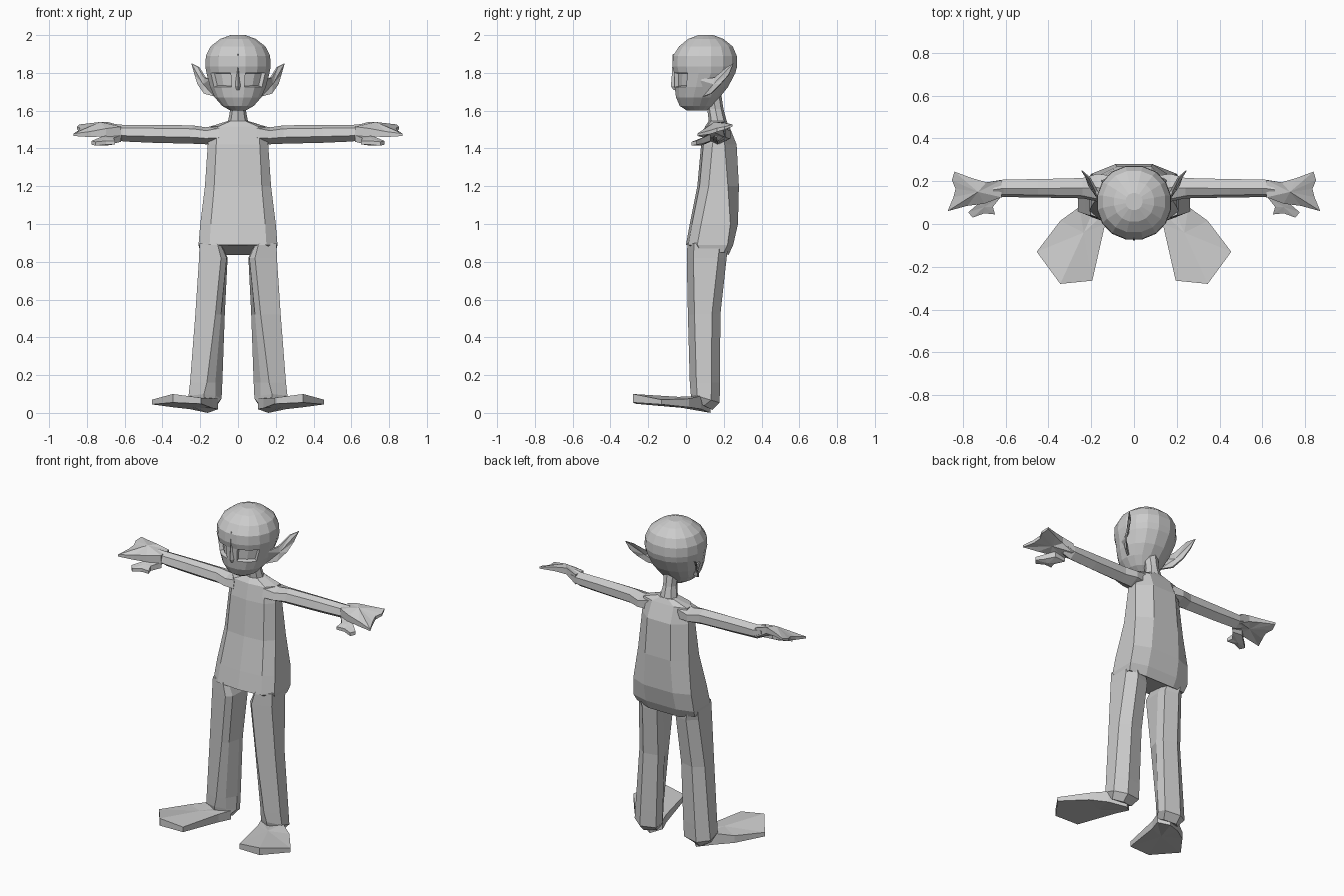
import bpy, bmesh, math
from mathutils import Vector

skin = bpy.data.materials.new("plain grey")
skin.diffuse_color = (0.6, 0.6, 0.6, 1)


def finish(name, bm, mirror=False):
    bmesh.ops.recalc_face_normals(bm, faces=bm.faces)
    me = bpy.data.meshes.new(name)
    bm.to_mesh(me)
    bm.free()
    me.materials.append(skin)
    ob = bpy.data.objects.new(name, me)
    bpy.context.collection.objects.link(ob)
    if mirror:
        ob.modifiers.new("mirror", 'MIRROR').use_mirror_merge = False
    return ob


def loft(rings):
    """Skin a list of equal point rings and cap both ends."""
    bm = bmesh.new()
    loops = [[bm.verts.new(p) for p in r] for r in rings]
    n = len(loops[0])
    for a, b in zip(loops, loops[1:]):
        for i in range(n):
            j = (i + 1) % n
            bm.faces.new((a[i], a[j], b[j], b[i]))
    bm.faces.new(loops[0])
    bm.faces.new(loops[-1])
    return bm


def slab(points, centre, direction):
    """Faceted plate: outline points (x, y, z, thickness) fanned to a centre."""
    bm, d = bmesh.new(), Vector(direction).normalized()
    pair = lambda p: (bm.verts.new(p[:3]), bm.verts.new(Vector(p[:3]) + d * p[3]))
    ring, mid = [pair(p) for p in points], pair(centre)
    for i, a in enumerate(ring):
        b = ring[(i + 1) % len(ring)]
        bm.faces.new((a[0], b[0], mid[0]))
        bm.faces.new((b[1], a[1], mid[1]))
        bm.faces.new((a[0], a[1], b[1], b[0]))
    return bm


# torso: height, half width, front y, side back y, back y, centre rise
def torso_ring(z, w, f, s, b, rise=0, drop=0):
    half = [(0, f, z + rise), (w * .72, f + .012, z + rise), (w, f + .06, z),
            (w, s, z), (w * .5, b, z - drop), (0, b, z - drop)]
    return half + [(-x, y, h) for x, y, h in half[-2:0:-1]]


finish("torso", loft([torso_ring(*r) for r in (
    (1.545, .055, .12, .2, .215), (1.515, .15, .1, .205, .23), (1.42, .16, .08, .205, .268),
    (1.2, .175, .06, .222, .28), (1.0, .2, .02, .235, .275),
    (.89, .209, .0, .22, .25), (.85, .2, .02, .2, .225, .035, .015))]))

# neck
finish("neck", loft([[(w * math.cos(a), y + d * math.sin(a), z)
                      for a in [math.tau * i / 8 for i in range(8)]]
                     for z, w, y, d in ((1.5, .065, .175, .055), (1.55, .052, .167, .047),
                                        (1.61, .04, .155, .043), (1.7, .045, .14, .045))]))

# head: height, half width, front y, back y
N = 16


def head_ring(z, w, f, b):
    pts = []
    for i in range(N):
        a = math.tau * (i + .5) / N - math.pi / 2
        c, s = math.cos(a), math.sin(a)
        pts.append((w * math.copysign(abs(c) ** .9, c), (f + b) / 2 + (b - f) / 2 * s, z))
    return pts


head = loft([head_ring(*r) for r in (
    (1.6, .04, .005, .11), (1.625, .085, -.035, .145), (1.67, .125, -.055, .18),
    (1.725, .15, -.063, .225), (1.80, .17, -.066, .265), (1.835, .176, -.075, .274),
    (1.89, .173, -.072, .272), (1.94, .148, -.04, .25), (1.98, .095, .01, .2),
    (2.0, .04, .065, .145))])
# sunken eye sockets on the front of the face
bmesh.ops.recalc_face_normals(head, faces=head.faces)
for side in (-1, 1):
    eye = [f for f in head.faces if 1.74 < f.calc_center_median().z < 1.79
           and .035 < side * f.calc_center_median().x < .14
           and f.calc_center_median().y < 0.02]
    bmesh.ops.inset_region(head, faces=eye, thickness=.006, depth=-.022)
finish("head", head)

# nose and brow ridge
finish("nose", loft([[(-w, -.045, z), (0, y, z), (w, -.045, z)] for z, w, y in (
    (1.71, .018, -.066), (1.73, .026, -.08), (1.8, .014, -.074), (1.9, .01, -.07))]))

# pointed ears
finish("ear", slab([(.15, .06, 1.765, .012), (.125, .09, 1.675, .012), (.18, .13, 1.69, .012),
                    (.215, .18, 1.74, .01), (.23, .225, 1.79, .008), (.247, .25, 1.85, .004),
                    (.212, .215, 1.83, .008), (.18, .15, 1.775, .012)],
                   (.185, .145, 1.74, .006), (-.9, .42, 0)), True)

# arms: x, low z, high z, front y, back y
finish("arm", loft([[(x, (f + b) / 2, lo), (x, f, lo + (hi - lo) * .35), (x, f + .012, hi - .018),
                     (x, (f + b) / 2, hi), (x, b, hi - .02), (x, b, lo + .03)]
                    for x, lo, hi, f, b in (
                        (.1, 1.42, 1.525, .095, .225), (.17, 1.422, 1.512, .105, .235),
                        (.24, 1.425, 1.522, .12, .215), (.45, 1.43, 1.525, .124, .21),
                        (.61, 1.437, 1.525, .126, .208), (.66, 1.46, 1.53, .12, .2))]), True)

# forked flat hands
finish("hand", slab([(.62, .125, 1.515, .06), (.7, .095, 1.505, .04), (.78, .085, 1.49, .03),
                     (.872, .06, 1.478, .012), (.845, .125, 1.495, .02), (.835, .165, 1.508, .02),
                     (.852, .205, 1.515, .015), (.84, .245, 1.527, .012), (.76, .215, 1.535, .025),
                     (.69, .195, 1.54, .04), (.62, .205, 1.52, .06)],
                    (.73, .15, 1.54, .055), (0, 0, -1)), True)
finish("thumb", slab([(.62, .13, 1.47, .035), (.66, .08, 1.455, .03), (.65, .045, 1.44, .018),
                      (.7, .05, 1.44, .02), (.755, .03, 1.435, .02), (.775, .055, 1.44, .02),
                      (.74, .085, 1.455, .03), (.69, .13, 1.475, .035)],
                     (.7, .08, 1.455, .04), (0, 0, -1)), True)


# legs: height, inner x, inner front x, ridge x, outer x, front y, back y, slope
def leg_ring(z, i, g, r, o, f, b, slope=0):
    pts = [(r, f), (o, f + .035), (o, b - .045), ((i + o) / 2 + .02, b), (i + .01, b - .02), (i, b - .07),
           (g, f + .03)]
    return [(x, y, z - slope * (y - f)) for x, y in pts]


finish("leg", loft([leg_ring(*r) for r in (
    (.9, .09, .095, .11, .204, .008, .225), (.82, .055, .06, .09, .206, .004, .215),
    (.52, .07, .09, .12, .226, .01, .182), (.16, .083, .12, .165, .254, .02, .18),
    (.1, .087, .12, .18, .262, .025, .178, .3), (.07, .11, .13, .18, .24, .03, .14, .5))]), True)

# broad splayed feet
finish("foot", slab([(.105, .08, .075, .055), (.135, 0, .075, .05), (.195, -.265, .08, .032),
                     (.345, -.28, .1, .045), (.455, -.13, .07, .025), (.345, .015, .075, .045),
                     (.255, .08, .09, .07), (.16, .13, .065, .065)],
                    (.235, -.04, .085, .055), (0, 0, -1)), True)

# rest the lowest point on the floor and keep the depth centred
